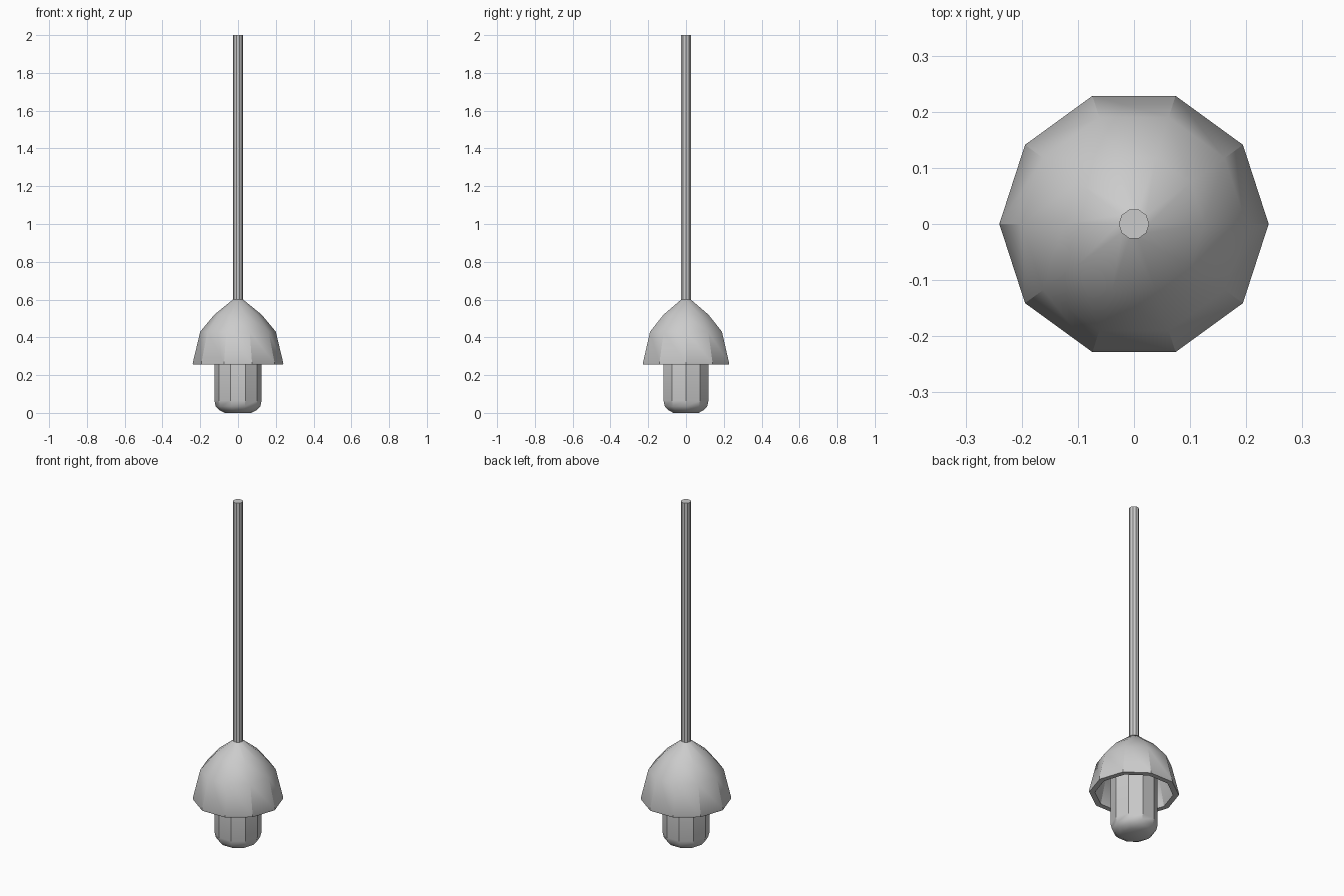
import bpy, bmesh, math

if "Cube" in bpy.data.objects:
    bpy.data.objects.remove(bpy.data.objects["Cube"])

SIDES = 10


def lathe(name, profile, closed=False):
    """Spin (radius, z) points into a ten-sided solid; zero radius makes a pole."""
    bm = bmesh.new()
    rings = []
    for r, z in profile:
        if r == 0:
            rings.append([bm.verts.new((0, 0, z))] * SIDES)
        else:
            rings.append([bm.verts.new((r * math.cos(i * math.tau / SIDES),
                                        r * math.sin(i * math.tau / SIDES), z))
                          for i in range(SIDES)])
    pairs = list(zip(rings, rings[1:]))
    if closed:
        pairs.append((rings[-1], rings[0]))
    for a, b in pairs:
        for i in range(SIDES):
            j = (i + 1) % SIDES
            quad = list(dict.fromkeys((a[i], a[j], b[j], b[i])))
            bm.faces.new(quad)
    bmesh.ops.recalc_face_normals(bm, faces=bm.faces)
    mesh = bpy.data.meshes.new(name)
    bm.to_mesh(mesh)
    bm.free()
    obj = bpy.data.objects.new(name, mesh)
    bpy.context.collection.objects.link(obj)
    bpy.ops.object.select_all(action='DESELECT')
    obj.select_set(True)
    bpy.context.view_layer.objects.active = obj
    bpy.ops.object.shade_smooth_by_angle(angle=math.radians(32))
    return obj


# Hanging rod
lathe("hanging_rod", [(0, 0.59), (0.027, 0.59), (0.027, 2.0), (0, 2.0)])

# Hollow faceted shade: outer surface down to the rim, inner surface back up
lathe("lamp_shade", [(0, 0.605), (0.027, 0.6), (0.125, 0.52), (0.2, 0.43),
                     (0.24, 0.263), (0.238, 0.255), (0.208, 0.255),
                     (0.172, 0.42), (0.105, 0.50), (0.02, 0.565), (0, 0.565)])

# Bulb with rounded lower end
lathe("bulb", [(0, 0.005), (0.07, 0.005), (0.1, 0.015), (0.118, 0.035),
               (0.125, 0.065), (0.125, 0.43), (0.10, 0.48), (0, 0.48)])

# Stand the model on z = 0
bpy.data.objects["bulb"].data.vertices[0].co.z = 0
for v in bpy.data.objects["bulb"].data.vertices[1:1 + SIDES]:
    v.co.z = 0
